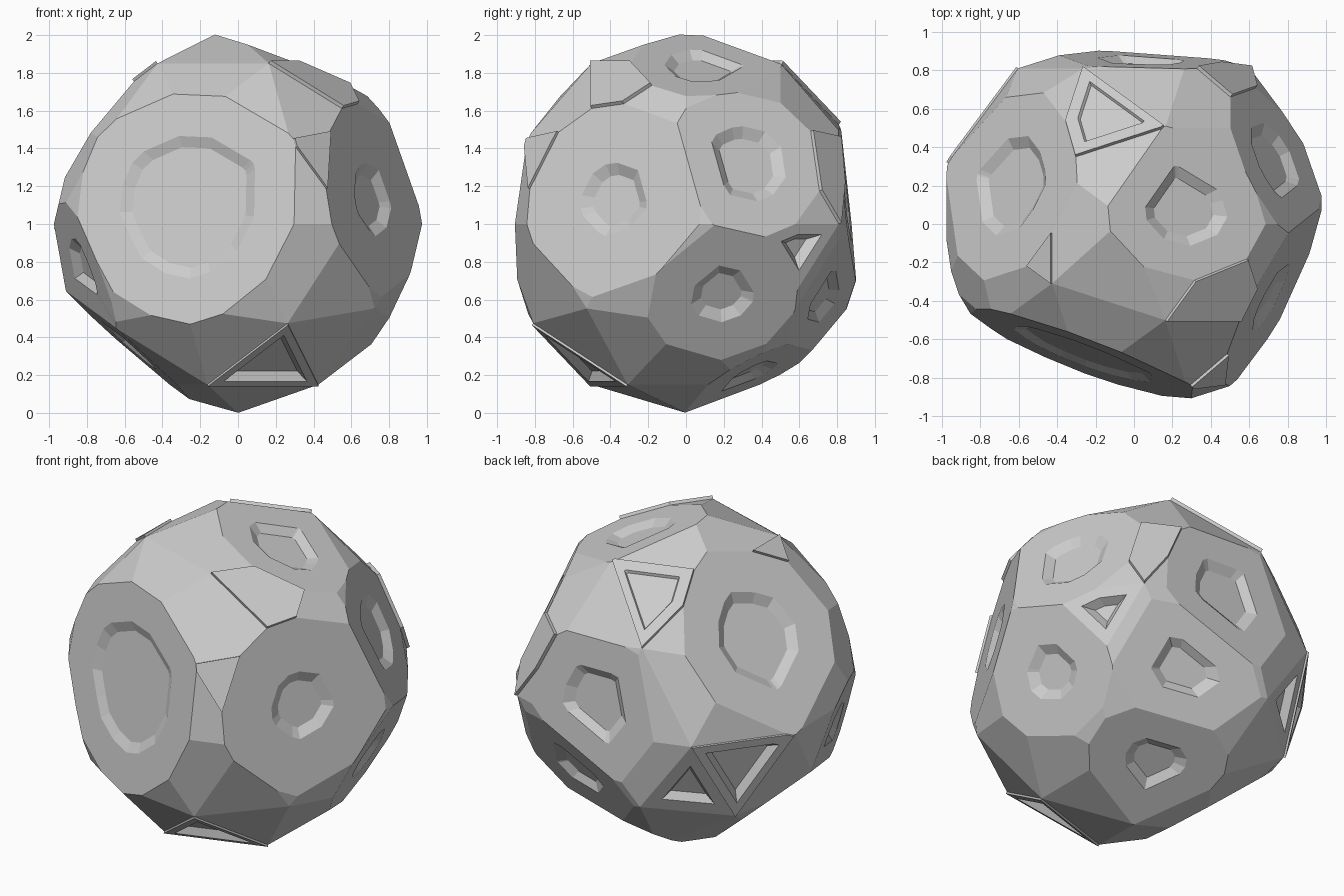
import bpy, bmesh
from mathutils import Vector

if "Cube" in bpy.data.objects:
    bpy.data.objects.remove(bpy.data.objects["Cube"])

bm = bmesh.new()
bmesh.ops.create_icosphere(bm, subdivisions=2, radius=1.0)
# slightly lifted summit and wider waist
top = max(bm.verts, key=lambda v: v.co.z)
top.co = Vector((-0.05, 0.03, 1.04))
for v in bm.verts:
    if abs(v.co.z) < 0.1:
        v.co.x *= 1.025

# flat cuts: normal, distance from centre, crater size, crater depth
CUTS = [
    ((-.35, -.926, .14), .735, .62, .025),
    ((.87, -.455, .18), .817, .38, .035),
    ((.83, .38, .40), .865, .52, .035),
    ((.87, .20, -.45), .88, .42, .035),
    ((.37, .08, .925), .88, .52, .035),
    ((-.77, .24, .58), .815, .53, .035),
    ((.03, .985, .10), .86, .52, .035),
    ((.26, .84, -.46), .867, .46, .035),
    ((.18, .44, -.88), .876, .44, .035),
    ((-.66, -.05, -.75), .865, .45, .035),
    ((-.90, -.32, -.29), .905, .45, .035),
]
# remaining sphere triangles: direction, raised height, crater size, crater depth
PANELS = [
    ((.175, -.54, -.74), .012, .75, .045),
    ((-.742, .539, -.175), .012, .72, .045),
    ((-.175, .54, .742), .02, .68, .015),
    ((.517, .72, .324), .02, 0, 0),
    ((.459, -.333, .742), .02, 0, 0),
    ((.517, -.72, .324), .015, 0, 0),
    ((-.567, 0, .742), .015, 0, 0),
    ((.754, .548, -.149), 0, .55, .05),
    ((-.517, .72, -.324), 0, .55, .045),
]


def slice_off(normal, dist):
    n = Vector(normal).normalized()
    res = bmesh.ops.bisect_plane(bm, geom=bm.verts[:] + bm.edges[:] + bm.faces[:], dist=1e-5,
                                 plane_co=n * dist, plane_no=n, clear_outer=True)
    edges = [e for e in res["geom_cut"] if isinstance(e, bmesh.types.BMEdge)]
    bmesh.ops.contextual_create(bm, geom=edges)
    bm.normal_update()


def facing(direction):
    d = Vector(direction).normalized()
    return max(bm.faces, key=lambda f: f.normal.dot(d))


def shrink(face, factor, depth=0.0):
    bmesh.ops.inset_individual(bm, faces=[face], thickness=0.0)
    c, n = face.calc_center_median_weighted(), face.normal.copy()
    for v in face.verts:
        v.co = c + (v.co - c) * factor - n * depth


def crater(face, size, depth):
    shrink(face, size)
    c = face.calc_center_median_weighted()
    r = sum((v.co - c).length for v in face.verts) / len(face.verts)
    face.normal_update()
    rim = 0.06 if depth > 0.02 else 0.015
    shrink(face, max(0.45, 1 - rim / r), depth)


# body with flat cuts
for normal, dist, size, depth in CUTS:
    slice_off(normal, dist)
bmesh.ops.remove_doubles(bm, verts=bm.verts[:], dist=0.01)
bmesh.ops.recalc_face_normals(bm, faces=bm.faces[:])

# pick the faces before they are reshaped
flats = [(facing(c[0]), c[2], c[3]) for c in CUTS]
panels = [(facing(p[0]),) + p[1:] for p in PANELS]

# craters and raised panels
for face, size, depth in flats:
    crater(face, size, depth)
for face, height, size, depth in panels:
    if height:
        n = face.normal.copy()
        face = bmesh.ops.extrude_discrete_faces(bm, faces=[face])["faces"][0]
        bmesh.ops.translate(bm, verts=face.verts[:], vec=n * height)
        face.normal_update()
    if size:
        crater(face, size, depth)

bmesh.ops.translate(bm, verts=bm.verts[:], vec=(0, 0, 1))
mesh = bpy.data.meshes.new("faceted_rock")
bm.to_mesh(mesh)
bm.free()
rock = bpy.data.objects.new("faceted_rock", mesh)
bpy.context.collection.objects.link(rock)
